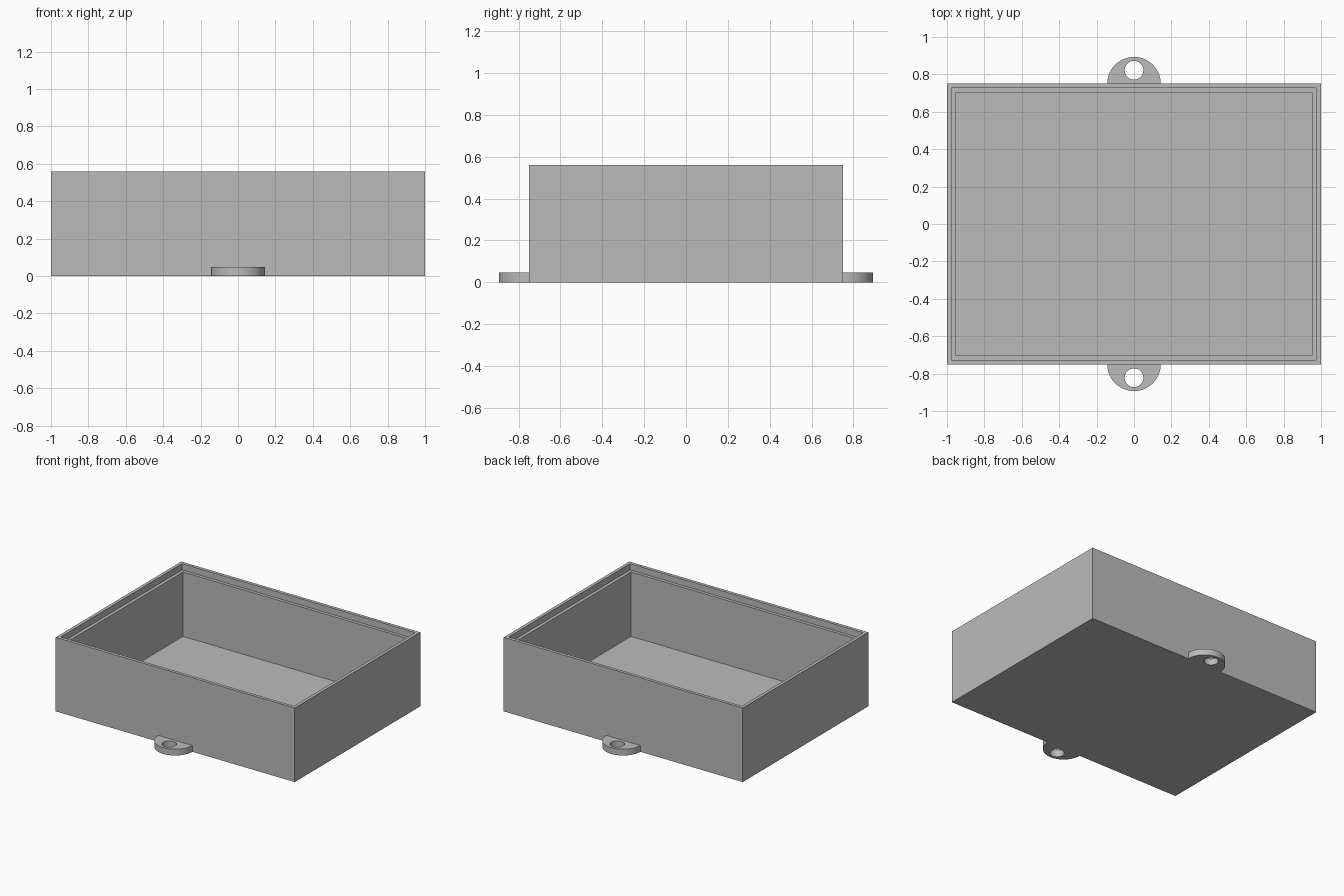
import bpy, bmesh, math

cube = bpy.data.objects.get("Cube")
if cube:
    bpy.data.objects.remove(cube, do_unlink=True)

# Dimensions
HALF_X, HALF_Y, HEIGHT = 1.0, 0.75, 0.56
LIP, WALL = 0.024, 0.048          # thin rim and full wall thickness
FLOOR, LEDGE = 0.025, 0.048       # floor thickness and rebate depth
TAB_R, TAB_H = 0.143, 0.048
HOLE_R, HOLE_OUT = 0.05, 0.072

grey = bpy.data.materials.new("plain_grey")
grey.use_nodes = True
colour = (0.5, 0.5, 0.5, 1)
grey.diffuse_color = colour
grey.node_tree.nodes["Principled BSDF"].inputs["Base Color"].default_value = colour


def finish(bm, name):
    bmesh.ops.recalc_face_normals(bm, faces=bm.faces)
    mesh = bpy.data.meshes.new(name)
    bm.to_mesh(mesh)
    bm.free()
    mesh.materials.append(grey)
    obj = bpy.data.objects.new(name, mesh)
    bpy.context.collection.objects.link(obj)
    return obj


# Open box: rectangular rings from the base, over the stepped rim, to the floor
bm = bmesh.new()
steps = [(0, 0), (0, HEIGHT), (LIP, HEIGHT), (LIP, HEIGHT - LEDGE),
         (WALL, HEIGHT - LEDGE), (WALL, FLOOR)]
rings = []
for inset, z in steps:
    x, y = HALF_X - inset, HALF_Y - inset
    rings.append([bm.verts.new((sx * x, sy * y, z))
                  for sx, sy in ((-1, -1), (1, -1), (1, 1), (-1, 1))])
for low, high in zip(rings, rings[1:]):
    for i in range(4):
        j = (i + 1) % 4
        bm.faces.new((low[i], low[j], high[j], high[i]))
bm.faces.new(rings[0])
bm.faces.new(rings[-1])
finish(bm, "open_box")


# Half-round mounting tabs with a screw hole
def mounting_tab(name, side):
    bm = bmesh.new()
    n = 48
    arc = [(TAB_R * math.cos(math.pi * i / n), TAB_R * math.sin(math.pi * i / n))
           for i in range(n + 1)]
    outline = [(TAB_R, -0.01)] + arc + [(-TAB_R, -0.01)]
    hole = [(HOLE_R * math.cos(math.tau * i / n),
             HOLE_OUT + HOLE_R * math.sin(math.tau * i / n)) for i in range(n)]
    edges = []
    for loop in (outline, hole):
        verts = [bm.verts.new((x, side * (HALF_Y + y), 0)) for x, y in loop]
        edges += [bm.edges.new((verts[i - 1], verts[i])) for i in range(len(verts))]
    bmesh.ops.triangle_fill(bm, edges=edges, use_beauty=True)
    top = bmesh.ops.extrude_face_region(bm, geom=bm.faces[:], use_keep_orig=True)
    moved = [v for v in top["geom"] if isinstance(v, bmesh.types.BMVert)]
    bmesh.ops.translate(bm, verts=moved, vec=(0, 0, TAB_H))
    obj = finish(bm, name)
    bpy.ops.object.select_all(action='DESELECT')
    obj.select_set(True)
    bpy.context.view_layer.objects.active = obj
    bpy.ops.object.shade_smooth_by_angle(angle=math.radians(30))


mounting_tab("front_mounting_tab", -1)
mounting_tab("back_mounting_tab", 1)
